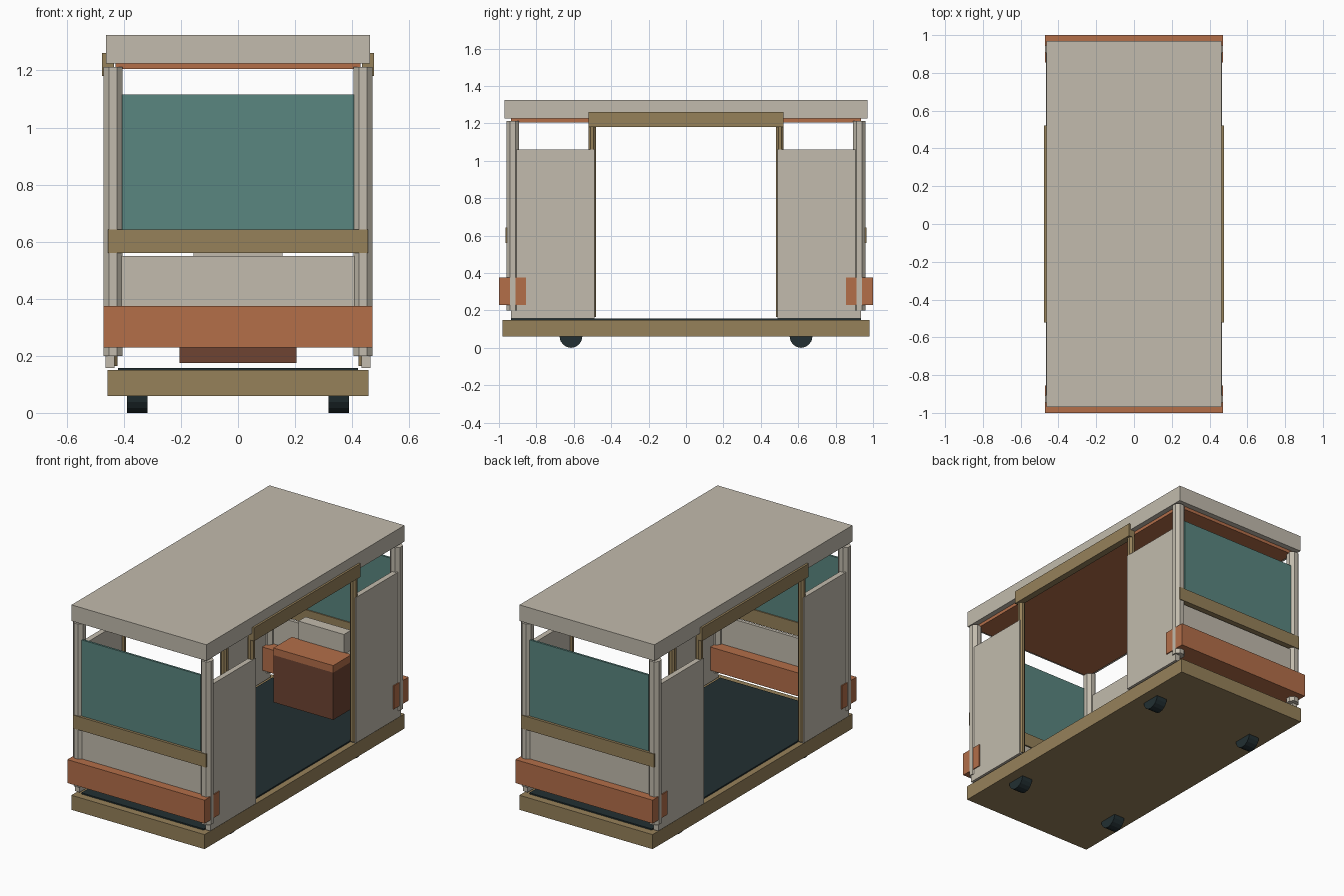
import bpy, math

if "Cube" in bpy.data.objects:
    bpy.data.objects.remove(bpy.data.objects["Cube"])


def mat(name, hex_rgb):
    def lin(c):
        c /= 255
        return c / 12.92 if c <= 0.04045 else ((c + 0.055) / 1.055) ** 2.4
    m = bpy.data.materials.new(name)
    m.diffuse_color = [lin(int(hex_rgb[i:i + 2], 16)) for i in (0, 2, 4)] + [1]
    m.use_nodes = True
    m.node_tree.nodes["Principled BSDF"].inputs["Base Color"].default_value = m.diffuse_color
    return m


CREAM = mat("cream", "C2BBAD")
OLIVE = mat("olive", "96815A")
ORANGE = mat("burnt_orange", "B36E49")
BROWN = mat("dark_brown", "6E4432")
TEAL = mat("teal", "5A8680")
DARK = mat("near_black", "222F32")


def finish(name, material):
    ob = bpy.context.object
    ob.name = name
    ob.data.materials.append(material)
    return ob


def box(name, x, y, z, material):
    """Box from (min, max) ranges."""
    lo, hi = zip(sorted(x), sorted(y), sorted(z))
    bpy.ops.mesh.primitive_cube_add(size=1, location=[(a + b) / 2 for a, b in zip(lo, hi)])
    ob = finish(name, material)
    ob.scale = [b - a for a, b in zip(lo, hi)]
    bpy.ops.object.transform_apply(location=False, rotation=False)
    return ob


def octagon_post(name, x, y, z, half_width, material):
    """Eight-sided post with flats facing the axes."""
    bpy.ops.mesh.primitive_cylinder_add(
        vertices=8, radius=half_width / math.cos(math.pi / 8), depth=z[1] - z[0],
        location=(x, y, sum(z) / 2), rotation=(0, 0, math.pi / 8))
    return finish(name, material)


# Chassis, floor, roof and ceiling
box("chassis", (-.457, .457), (-.98, .98), (.06, .15), OLIVE)
box("floor", (-.42, .42), (-.935, .935), (.148, .158), DARK)
box("roof", (-.463, .463), (-.97, .97), (1.225, 1.325), CREAM)
box("ceiling", (-.43, .43), (-.935, .935), (1.205, 1.226), ORANGE)

# Ends: bumper, lower panel, belt rail and windscreen
for s, end in ((-1, "front"), (1, "back")):
    box(end + "_bumper", (-.471, .471), (s * .855, s), (.23, .375), ORANGE)
    box(end + "_lower_panel", (-.41, .41), (s * .925, s * .945), (.25, .55), CREAM)
    box(end + "_belt_rail", (-.456, .456), (s * .93, s * .966), (.56, .643), OLIVE)
    box(end + "_windscreen", (-.407, .407), (s * .937, s * .95), (.64, 1.115), TEAL)

# Sides: door header, then corner post, panel, door jamb and wheel at each corner
for sx, side in ((-1, "left"), (1, "right")):
    box(side + "_door_header", (sx * .435, sx * .476), (-.522, .522), (1.18, 1.262), OLIVE)
    for sy, end in ((-1, "front"), (1, "back")):
        tag = f"{end}_{side}"
        octagon_post(tag + "_corner_post", sx * .438, sy * .927, (.2, 1.212), .034, CREAM)
        box(tag + "_side_panel", (sx * .432, sx * .465), (sy * .49, sy * .935), (.157, 1.06), CREAM)
        octagon_post(tag + "_door_jamb", sx * .443, sy * .502, (.165, 1.185), .02, OLIVE)
        bpy.ops.mesh.primitive_cylinder_add(
            vertices=16, radius=.061, depth=.073,
            location=(sx * .353, sy * .615, .061), rotation=(0, math.pi / 2, 0))
        finish(tag + "_wheel", DARK)

# Control console at the back end
box("console_body", (-.205, .205), (.64, .82), (.175, .468), BROWN)
box("console_top", (-.205, .205), (.64, .82), (.468, .512), ORANGE)
box("console_display", (-.156, .156), (.815, .885), (.5, .625), CREAM)
